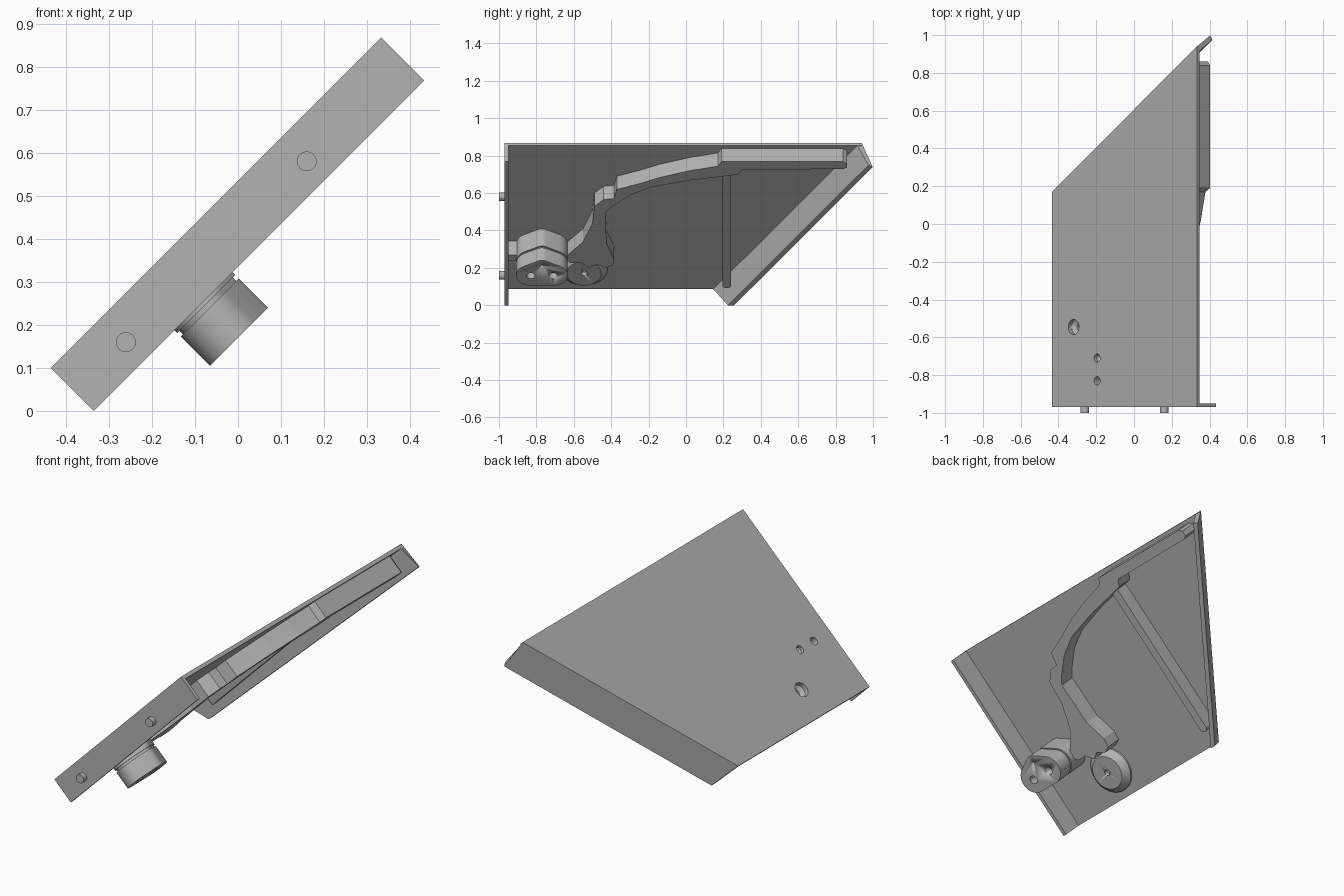
import bpy, bmesh, math
from mathutils import Vector

if "Cube" in bpy.data.objects:
    bpy.data.objects.remove(bpy.data.objects["Cube"], do_unlink=True)

grey = bpy.data.materials.new("grey")
grey.use_nodes = True
grey.diffuse_color = (0.45, 0.45, 0.45, 1)
grey.node_tree.nodes["Principled BSDF"].inputs["Base Color"].default_value = grey.diffuse_color

R = math.sqrt(0.5)
LEN, DEPTH, SKIN, FRONT = 1.086, 0.1414, 0.02, -0.97


def place(u, y, w):
    """Sheet space (up the slope, along y, out of the underside) to world."""
    return Vector((-0.435 + (u + w) * R, y, 0.1 + (u - w) * R))


def loft(name, rings, smooth=False):
    """Skin equal-sized rings of (u, y, w) points and cap both ends."""
    bm = bmesh.new()
    loops = [[bm.verts.new(place(*p)) for p in ring] for ring in rings]
    n = len(loops[0])
    for a, b in zip(loops, loops[1:]):
        for i in range(n):
            j = (i + 1) % n
            bm.faces.new((a[i], a[j], b[j], b[i]))
    bm.faces.new(loops[0])
    bm.faces.new(loops[-1][::-1])
    bmesh.ops.recalc_face_normals(bm, faces=bm.faces)
    mesh = bpy.data.meshes.new(name)
    bm.to_mesh(mesh)
    bm.free()
    mesh.materials.append(grey)
    obj = bpy.data.objects.new(name, mesh)
    bpy.context.collection.objects.link(obj)
    if smooth:
        activate(obj)
        bpy.ops.object.shade_smooth_by_angle(angle=math.radians(35))
    return obj


def activate(obj):
    bpy.ops.object.select_all(action="DESELECT")
    obj.select_set(True)
    bpy.context.view_layer.objects.active = obj


def prism(name, outline, w0, w1, smooth=False):
    """Extrude a (y, u) outline away from the sheet."""
    return loft(name, [[(u, y, w) for y, u in outline] for w in (w0, w1)], smooth)


def arc(y, u, r, start=0, end=360, steps=32):
    full = end - start == 360
    angles = [math.radians(start + (end - start) * i / (steps if full else steps - 1))
              for i in range(steps)]
    return [(y + r * math.cos(a), u + r * math.sin(a)) for a in angles]


def turned(name, y, u, profile):
    """Round part whose profile lists (radius, w)."""
    return loft(name, [[(pu, py, w) for py, pu in arc(y, u, r)] for r, w in profile], True)


def drill(obj, y, u, profile):
    cutter = turned("cutter", y, u, profile)
    cutter.hide_render = True
    mod = obj.modifiers.new("hole", "BOOLEAN")
    mod.operation, mod.solver, mod.object = "DIFFERENCE", "EXACT", cutter
    activate(obj)
    bpy.ops.object.modifier_apply(modifier=mod.name)
    bpy.data.objects.remove(cutter, do_unlink=True)


# Sheet with one slanted end, and the front flange
sheet = prism("sheet", [(FRONT, 0), (0.17, 0), (0.94, LEN), (FRONT, LEN)], 0, SKIN)
prism("front_flange", [(FRONT, 0), (-0.95, 0), (-0.95, LEN), (FRONT, LEN)], 0, DEPTH)

# Splayed flange along the slanted edge
EDGE = Vector((LEN, 0.77)).normalized()
section = [(0, 0), (0.0715, DEPTH), (0.044, DEPTH), (-0.02, SKIN), (-0.025, 0)]
low_end = [(0, 0.17 + d / EDGE.x, w) for d, w in section]
high_end = [(min(LEN, LEN - EDGE.y * d), 0.94 + (EDGE.x * d if d > 0 else d / EDGE.x), w)
            for d, w in section]
loft("slanted_flange", [low_end, high_end])

# Locating pins on the front flange
for u in (0.166, 0.76):
    loft("front_pin", [[(pu, y, pw) for pw, pu in arc(0.081, u, 0.023)]
                       for y in (-1.0, -0.96)], True)

# Swept arm: upper edge, then back along the lower edge and foot
arm = [(-0.64, 0.35), (-0.55, 0.458), (-0.5, 0.597), (-0.49, 0.727), (-0.44, 0.778),
       (-0.385, 0.785), (-0.37, 0.854), (-0.245, 0.9), (-0.14, 0.945), (0.02, 0.996),
       (0.17, 1.03), (0.19, 1.064), (0.84, 1.064), (0.86, 1.05), (0.86, 1.02),
       (0.84, 1.008), (0.3, 1.005), (0.28, 0.968), (0.165, 0.947), (0.02, 0.923),
       (-0.19, 0.87), (-0.3, 0.81), (-0.4, 0.72), (-0.43, 0.68), (-0.425, 0.445),
       (-0.385, 0.33), (-0.39, 0.28), (-0.43, 0.262), (-0.48, 0.285), (-0.52, 0.262),
       (-0.56, 0.3), (-0.62, 0.3)]
prism("arm", arm, SKIN, 0.12)

# Rib running down from the arm, with a rounded foot
prism("rib", [(0.24, 0.99), (0.195, 0.99)] + arc(0.2175, 0.11, 0.0225, 180, 360, 10),
      SKIN, 0.1, True)

# Two-part pivot block with a groove between, and its tab to the front flange
HOLES = (-0.83, -0.71)
def block_outline(g):
    return (arc(HOLES[0], 0.343, 0.078 - g, 115, 270, 14)
            + arc(HOLES[1], 0.343, 0.078 - g, -90, 65, 14)
            + arc(-0.77, 0.406, 0.05 - g, 62, 118, 7))
lower = prism("pivot_block_base", block_outline(0), SKIN, 0.15, True)
neck = prism("pivot_block_neck", block_outline(0.008), 0.148, 0.164, True)
upper = prism("pivot_block_cap", block_outline(0), 0.162, 0.258, True)
prism("pivot_tab", [(-0.96, 0.32), (-0.89, 0.32), (-0.89, 0.366), (-0.96, 0.366)], SKIN, 0.126)
prism("pivot_link", [(-0.67, 0.31), (-0.6, 0.31), (-0.6, 0.35), (-0.67, 0.35)], SKIN, 0.12)
for y in HOLES:
    for part in (sheet, lower, neck, upper):
        drill(part, y, 0.339, [(0.022, -0.1), (0.022, 0.4)])
drill(upper, -0.77, 0.413, [(0.009, 0.2), (0.009, 0.4)])

# Bevelled boss with a countersunk bore through the sheet
boss = turned("boss", -0.545, 0.163, [(0.125, SKIN), (0.125, 0.03), (0.092, 0.064)])
for part in (sheet, boss):
    drill(part, -0.545, 0.163, [(0.04, -0.02), (0.04, 0.025), (0.016, 0.04), (0.016, 0.2)])
